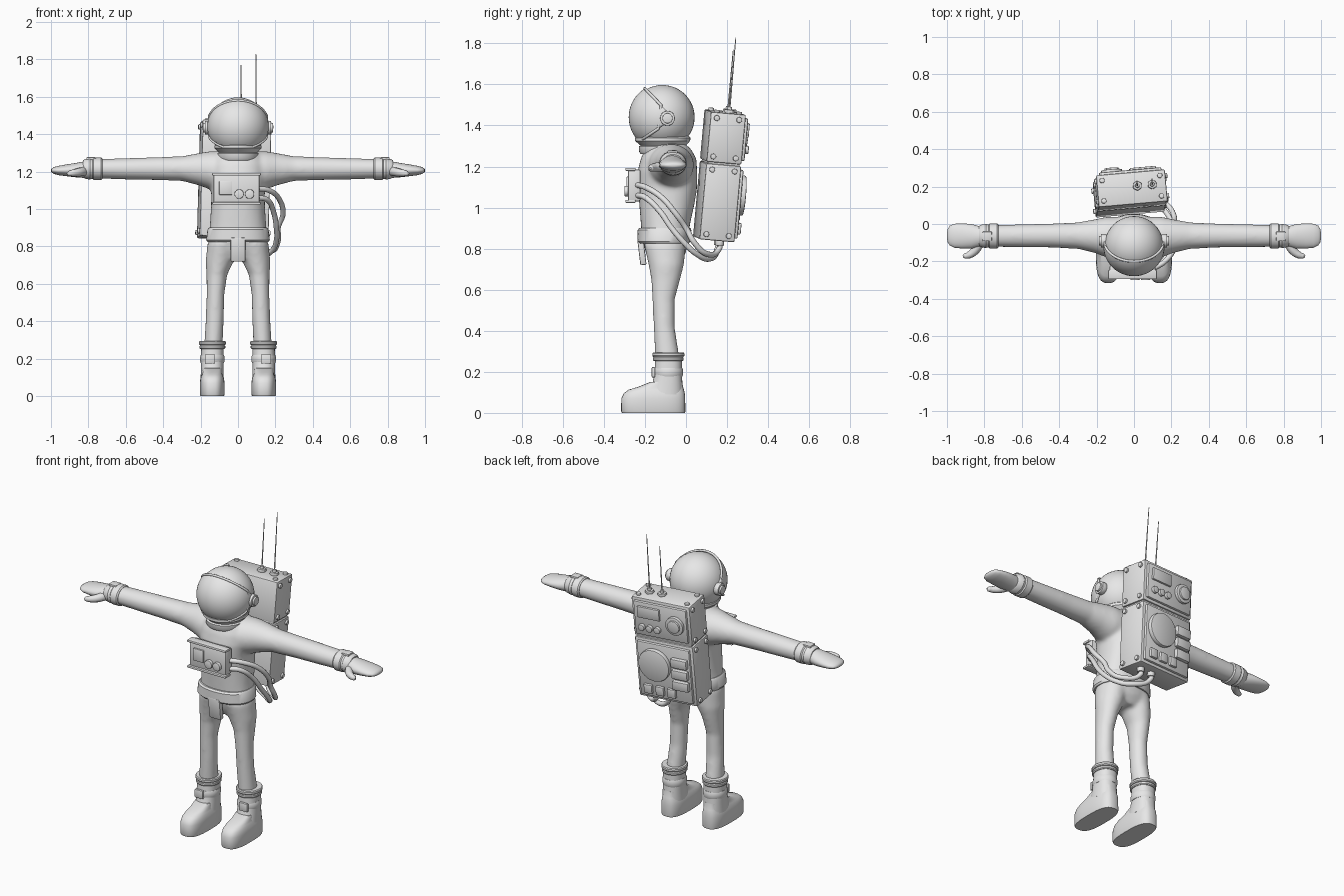
import bpy, bmesh, math
from mathutils import Matrix, Vector

if "Cube" in bpy.data.objects:
    bpy.data.objects.remove(bpy.data.objects["Cube"])

mat = bpy.data.materials.new("light_grey")
mat.diffuse_color = (0.8, 0.8, 0.8, 1)
mat.use_nodes = True
mat.node_tree.nodes["Principled BSDF"].inputs["Base Color"].default_value = mat.diffuse_color


def finish(name, bm, bevel=0.0, M=None):
    if bevel:
        edges = [e for e in bm.edges if len(e.link_faces) == 2 and e.calc_face_angle() > 0.7]
        bmesh.ops.bevel(bm, geom=edges, offset=bevel, segments=2, profile=0.5, affect='EDGES')
    bmesh.ops.recalc_face_normals(bm, faces=bm.faces)
    me = bpy.data.meshes.new(name)
    bm.to_mesh(me)
    bm.free()
    ob = bpy.data.objects.new(name, me)
    bpy.context.collection.objects.link(ob)
    me.materials.append(mat)
    if M:
        ob.matrix_world = M
    return ob


def add_loft(bm, axis, rings, n=32, p=2.0):
    """Closed loft; ring = (position, centre u, centre v, radius u, radius v)."""
    loops = []
    for t, cu, cv, ru, rv in rings:
        loop = []
        for i in range(n):
            a = 2 * math.pi * i / n
            c, s = math.cos(a), math.sin(a)
            u = cu + ru * math.copysign(abs(c) ** (2 / p), c)
            v = cv + rv * math.copysign(abs(s) ** (2 / p), s)
            loop.append(bm.verts.new((u, v, t) if axis == 'z' else (t, u, v)))
        loops.append(loop)
    for a, b in zip(loops, loops[1:]):
        for i in range(n):
            j = (i + 1) % n
            bm.faces.new((a[i], a[j], b[j], b[i]))
    bm.faces.new(loops[0])
    bm.faces.new(loops[-1])


def loft(name, axis, rings, n=32, p=2.0, bevel=0.0):
    bm = bmesh.new()
    add_loft(bm, axis, rings, n, p)
    return finish(name, bm, bevel)


def zr(z, cx, hx, y0, y1):
    return (z, cx, (y0 + y1) / 2, hx, (y1 - y0) / 2)


def box(name, c, size, bevel=0.004, M=None):
    bm = bmesh.new()
    bmesh.ops.create_cube(bm, size=1, matrix=Matrix.Translation(c) @ Matrix.Diagonal((*size, 1)))
    return finish(name, bm, bevel, M)


def cyl(name, c, r, h, axis='z', n=20, M=None, bevel=0.003, r2=None):
    bm = bmesh.new()
    R = {'z': Matrix(), 'x': Matrix.Rotation(math.pi / 2, 4, 'Y'),
         'y': Matrix.Rotation(-math.pi / 2, 4, 'X')}[axis]
    bmesh.ops.create_cone(bm, cap_ends=True, segments=n, radius1=r, radius2=r if r2 is None else r2,
                          depth=h, matrix=Matrix.Translation(c) @ R)
    return finish(name, bm, bevel, M)


def tube(name, pts, r, smooth=True, cyclic=False, radii=None, M=None):
    cu = bpy.data.curves.new(name, 'CURVE')
    cu.dimensions = '3D'
    cu.bevel_depth, cu.bevel_resolution, cu.use_fill_caps = r, 3, True
    if smooth:
        sp = cu.splines.new('BEZIER')
        sp.bezier_points.add(len(pts) - 1)
        for i, (b, q) in enumerate(zip(sp.bezier_points, pts)):
            b.co = q
            b.handle_left_type = b.handle_right_type = 'AUTO'
            b.radius = radii[i] if radii else 1
        sp.resolution_u = 8
    else:
        sp = cu.splines.new('POLY')
        sp.points.add(len(pts) - 1)
        for b, q in zip(sp.points, pts):
            b.co = (*q, 1)
        sp.use_cyclic_u = cyclic
    cu.materials.append(mat)
    ob = bpy.data.objects.new(name, cu)
    bpy.context.collection.objects.link(ob)
    if M:
        ob.matrix_world = M


# Suit: torso, arms and legs fused into one soft skin
bm = bmesh.new()
add_loft(bm, 'z', [zr(0.73, 0, 0.10, -0.17, -0.03), zr(0.78, 0, 0.150, -0.195, 0.0),
                   zr(0.85, 0, 0.157, -0.215, 0.01), zr(0.92, 0, 0.15, -0.22, 0.02),
                   zr(1.02, 0, 0.144, -0.228, 0.042), zr(1.1, 0, 0.143, -0.235, 0.055),
                   zr(1.18, 0, 0.155, -0.235, 0.055), zr(1.24, 0, 0.155, -0.22, 0.05),
                   zr(1.285, 0, 0.13, -0.2, 0.025), zr(1.315, 0, 0.09, -0.18, -0.01)], p=2.3)
for s in (-1, 1):
    add_loft(bm, 'x', [(s * x, y, z, a, b) for x, y, z, a, b in (
        (0.05, -0.08, 1.20, 0.12, 0.11), (0.15, -0.07, 1.207, 0.108, 0.102),
        (0.21, -0.065, 1.213, 0.09, 0.086), (0.3, -0.062, 1.216, 0.071, 0.066),
        (0.45, -0.062, 1.216, 0.064, 0.061), (0.6, -0.063, 1.215, 0.062, 0.057),
        (0.77, -0.064, 1.215, 0.058, 0.052))])
    add_loft(bm, 'z', [zr(0.82, s * 0.078, 0.085, -0.205, 0.0), zr(0.72, s * 0.098, 0.075, -0.182, -0.01),
                       zr(0.65, s * 0.113, 0.056, -0.17, -0.028), zr(0.55, s * 0.12, 0.048, -0.164, -0.055),
                       zr(0.42, s * 0.124, 0.048, -0.158, -0.055), zr(0.26, s * 0.132, 0.05, -0.15, -0.03)])
suit = finish("suit", bm)
m = suit.modifiers.new("fuse", 'REMESH')
m.mode, m.voxel_size, m.use_smooth_shade = 'VOXEL', 0.01, True
m = suit.modifiers.new("soften", 'SMOOTH')
m.factor, m.iterations = 0.5, 12

# Belt and front flap
loft("belt", 'z', [zr(0.825, 0, 0.164, -0.226, 0.014), zr(0.835, 0, 0.17, -0.236, 0.02),
                   zr(0.89, 0, 0.163, -0.236, 0.026), zr(0.9, 0, 0.155, -0.228, 0.022)], n=40, p=2.3)
box("front_flap", (0, 0, 0), (0.078, 0.03, 0.13), 0.006,
    Matrix.Translation((0, -0.215, 0.785)) @ Matrix.Rotation(0.12, 4, 'X'))

# Helmet, neck ring and visor
C, hinge = Vector((0, -0.115, 1.44)), Vector((0, -0.06, 1.435))
bm = bmesh.new()
bmesh.ops.create_uvsphere(bm, u_segments=40, v_segments=24, radius=0.157, matrix=Matrix.Translation(C))
finish("helmet", bm)
loft("neck_ring", 'z', [zr(1.26, 0, 0.105, -0.22, -0.005), zr(1.272, 0, 0.112, -0.228, 0.005),
                        zr(1.297, 0, 0.112, -0.23, 0.005), zr(1.303, 0, 0.104, -0.222, 0.0),
                        zr(1.325, 0, 0.125, -0.248, 0.02), zr(1.34, 0, 0.125, -0.248, 0.022),
                        zr(1.352, 0, 0.112, -0.235, 0.01)], n=40)
bm = bmesh.new()
R = 0.164
bmesh.ops.create_uvsphere(bm, u_segments=48, v_segments=32, radius=R, matrix=Matrix.Translation(C))
rim, half = [], []
for a in (math.radians(46), math.radians(-34)):
    d = Vector((0, -math.cos(a), math.sin(a)))
    nrm = Vector((0, math.sin(a), math.cos(a))) * (1 if a > 0 else -1)
    bmesh.ops.bisect_plane(bm, geom=bm.verts[:] + bm.edges[:] + bm.faces[:], plane_co=hinge,
                           plane_no=nrm, clear_outer=True)
    k = hinge - C
    b = k.dot(d)
    xm = math.sqrt(R * R - k.length_squared)
    arc = []
    for i in range(25):
        x = -xm * math.cos(math.pi * i / 24)
        arc.append((x, *(hinge + d * (-b + math.sqrt(max(0, b * b - k.length_squared - x * x + R * R)))).yz))
    # trim the ends that would run behind the side hinges
    rim += arc[1:-1] if a > 0 else arc[-2:0:-1]
visor = finish("visor", bm)
visor.modifiers.new("thickness", 'SOLIDIFY').thickness = 0.012
tube("visor_rim", rim, 0.007, smooth=False, cyclic=True)

for s, side in ((-1, "right"), (1, "left")):
    cyl("ear_disc_" + side, (s * 0.162, -0.09, 1.435), 0.036, 0.03, 'x', 24)
    cyl("ear_knob_" + side, (s * 0.178, -0.09, 1.435), 0.025, 0.02, 'x', 24)

    # Glove with cuff bands and thumb
    loft("cuff_" + side, 'x', [(s * x, -0.064, 1.215, r + 0.007, r) for x, r in (
        (0.725, 0.054), (0.732, 0.06), (0.772, 0.06), (0.778, 0.054), (0.784, 0.054),
        (0.792, 0.058), (0.82, 0.052), (0.83, 0.044))])
    box("cuff_clasp_" + side, (s * 0.785, -0.066, 1.27), (0.05, 0.05, 0.014))
    loft("hand_" + side, 'x', [(s * x, y, z, a, b) for x, y, z, a, b in (
        (0.79, -0.066, 1.212, 0.05, 0.044), (0.83, -0.067, 1.21, 0.056, 0.043),
        (0.87, -0.066, 1.208, 0.066, 0.038), (0.92, -0.064, 1.207, 0.067, 0.031),
        (0.96, -0.063, 1.206, 0.064, 0.025), (0.985, -0.062, 1.206, 0.053, 0.018),
        (0.996, -0.062, 1.206, 0.036, 0.011), (1.0, -0.062, 1.206, 0.014, 0.005))])
    tube("thumb_" + side, [(s * x, y, z) for x, y, z in (
        (0.82, -0.09, 1.203), (0.85, -0.142, 1.197), (0.88, -0.165, 1.193),
        (0.905, -0.172, 1.19), (0.915, -0.174, 1.19))], 0.02, radii=(1.3, 1.15, 0.95, 0.7, 0.25))

    # Boot: foot, shaft, collar rings, straps
    x = s * 0.138
    loft("boot_foot_" + side, 'z', [
        zr(0, x, 0.063, -0.312, -0.005), zr(0.008, x, 0.066, -0.316, -0.003),
        zr(0.07, x, 0.066, -0.315, -0.004), zr(0.095, x, 0.063, -0.303, -0.006),
        zr(0.113, x, 0.056, -0.28, -0.01), zr(0.126, x, 0.052, -0.235, -0.014),
        zr(0.15, x, 0.053, -0.175, -0.018)], n=40, p=2.8)
    loft("boot_shaft_" + side, 'z', [
        zr(0.09, x, 0.062, -0.19, -0.012), zr(0.15, x, 0.06, -0.162, -0.018),
        zr(0.2, x, 0.06, -0.152, -0.02), zr(0.27, x - s * 0.002, 0.06, -0.15, -0.02)], n=32, p=2.3)
    for name, z, h, g in (("collar_low", 0.262, 0.02, 0.009), ("collar_top", 0.284, 0.022, 0.012),
                          ("boot_strap", 0.198, 0.042, 0.006)):
        loft(name + "_" + side, 'z', [
            zr(z - h / 2, x - s * 0.001, 0.056 + g, -0.148 - g, -0.024 + g),
            zr(z - h / 4, x - s * 0.001, 0.06 + g, -0.152 - g, -0.02 + g),
            zr(z + h / 4, x - s * 0.001, 0.06 + g, -0.152 - g, -0.02 + g),
            zr(z + h / 2, x - s * 0.001, 0.056 + g, -0.148 - g, -0.024 + g)])
    box("boot_buckle_" + side, (x + s * 0.012, -0.159, 0.198), (0.055, 0.016, 0.05))

# Chest control unit
box("chest_unit", (-0.008, -0.252, 1.108), (0.245, 0.06, 0.155), 0.008)
box("chest_lip_top", (-0.008, -0.27, 1.186), (0.26, 0.05, 0.014))
box("chest_lip_bottom", (-0.008, -0.27, 1.03), (0.26, 0.05, 0.014))
box("chest_screen", (-0.066, -0.284, 1.113), (0.07, 0.014, 0.075))
for i, x in enumerate((0.006, 0.062)):
    cyl(f"chest_knob_{i}", (x, -0.288, 1.08), 0.025, 0.024, 'y')

# Backpack, leaning slightly
P = (Matrix.Translation((-0.02, 0.163, 1.155)) @ Matrix.Rotation(math.radians(5), 4, 'Z')
     @ Matrix.Rotation(math.radians(2), 4, 'Y') @ Matrix.Rotation(math.radians(-5), 4, 'X'))
for name, z0, z1 in (("pack_upper", 0.068, 0.312), ("pack_lower", -0.312, 0.06)):
    zc, h = (z0 + z1) / 2, z1 - z0
    box(name, (0, 0, zc), (0.37, 0.172, h), 0.008, P)
    box(name + "_panel", (0, 0.09, zc), (0.335, 0.022, h - 0.035), 0.008, P)
    for s in (-1, 1):
        for y in (-0.055, 0.055):
            for z in (z0 + 0.028, z1 - 0.028):
                cyl(name + "_bolt", (s * 0.187, y, z), 0.014, 0.018, 'x', 12, P)
box("pack_seam", (0, 0, 0.064), (0.35, 0.155, 0.02), 0, P)
for s in (-1, 1):
    for y in (-0.055, 0.055):
        cyl("pack_top_bolt", (s * 0.155, y, 0.314), 0.014, 0.018, 'z', 12, P)

# Rear instruments: screen, dials, speaker, buttons
box("rear_screen", (0.07, 0.105, 0.235), (0.14, 0.016, 0.07), 0.004, P)
for i in range(3):
    cyl(f"rear_knob_{i}", (0.12 - 0.05 * i, 0.108, 0.14), 0.02, 0.022, 'y', 16, P)
cyl("rear_dial", (-0.095, 0.108, 0.19), 0.056, 0.02, 'y', 28, P)
cyl("rear_dial_cap", (-0.095, 0.118, 0.19), 0.038, 0.02, 'y', 28, P)
cyl("speaker", (0.055, 0.11, -0.085), 0.098, 0.03, 'y', 36, P, 0.006)
for i, z in enumerate((-0.045, -0.115, -0.185)):
    box(f"rear_module_{i}", (-0.105, 0.11, z), (0.1, 0.028, 0.055), 0.005, P)
for i in range(3):
    box(f"rear_button_{i}", (0.11 - 0.075 * i, 0.107, -0.245), (0.052, 0.02, 0.055), 0.005, P)

# Antennas on hexagonal bases
for i, (x, top) in enumerate(((0.03, 0.62), (0.11, 0.68))):
    cyl(f"antenna_base_{i}", (x, 0.01, 0.318), 0.026, 0.02, 'z', 6, P)
    cyl(f"antenna_nut_{i}", (x, 0.01, 0.332), 0.012, 0.02, 'z', 10, P)
    A = P @ Matrix.Translation((x, 0.01, 0.32)) @ Matrix.Rotation(math.radians(-1.8), 4, 'Y')
    cyl(f"antenna_{i}", (0, 0, (top - 0.32) / 2), 0.004, top - 0.32, 'z', 8, A, 0, 0.002)

# Hoses from chest unit round the side to the pack underside
for i, x in enumerate((0.04, 0.12)):
    cyl(f"hose_socket_{i}", (x, 0.02, -0.322), 0.021, 0.03, 'z', 16, P)
ends = [tuple(P @ Vector((x, 0.02, z))) for x in (0.04, 0.12) for z in (-0.32, -0.35)]
tube("hose_upper", [(0.1, -0.24, 1.11), (0.165, -0.2, 1.1), (0.222, -0.12, 1.05), (0.24, -0.05, 0.97),
                    (0.215, 0.0, 0.9), (0.215, 0.04, 0.83), (0.18, 0.1, 0.775), ends[3], ends[2]], 0.014)
tube("hose_lower", [(0.1, -0.24, 1.06), (0.155, -0.2, 1.05), (0.19, -0.13, 0.985), (0.205, -0.07, 0.9),
                    (0.205, -0.01, 0.83), (0.18, 0.05, 0.775), (0.12, 0.11, 0.75), ends[1], ends[0]], 0.014)

# Smooth shading with crisp edges
for ob in bpy.context.scene.objects:
    ob.select_set(ob.type == 'MESH')
bpy.context.view_layer.objects.active = suit
bpy.ops.object.shade_smooth_by_angle(angle=math.radians(35))
